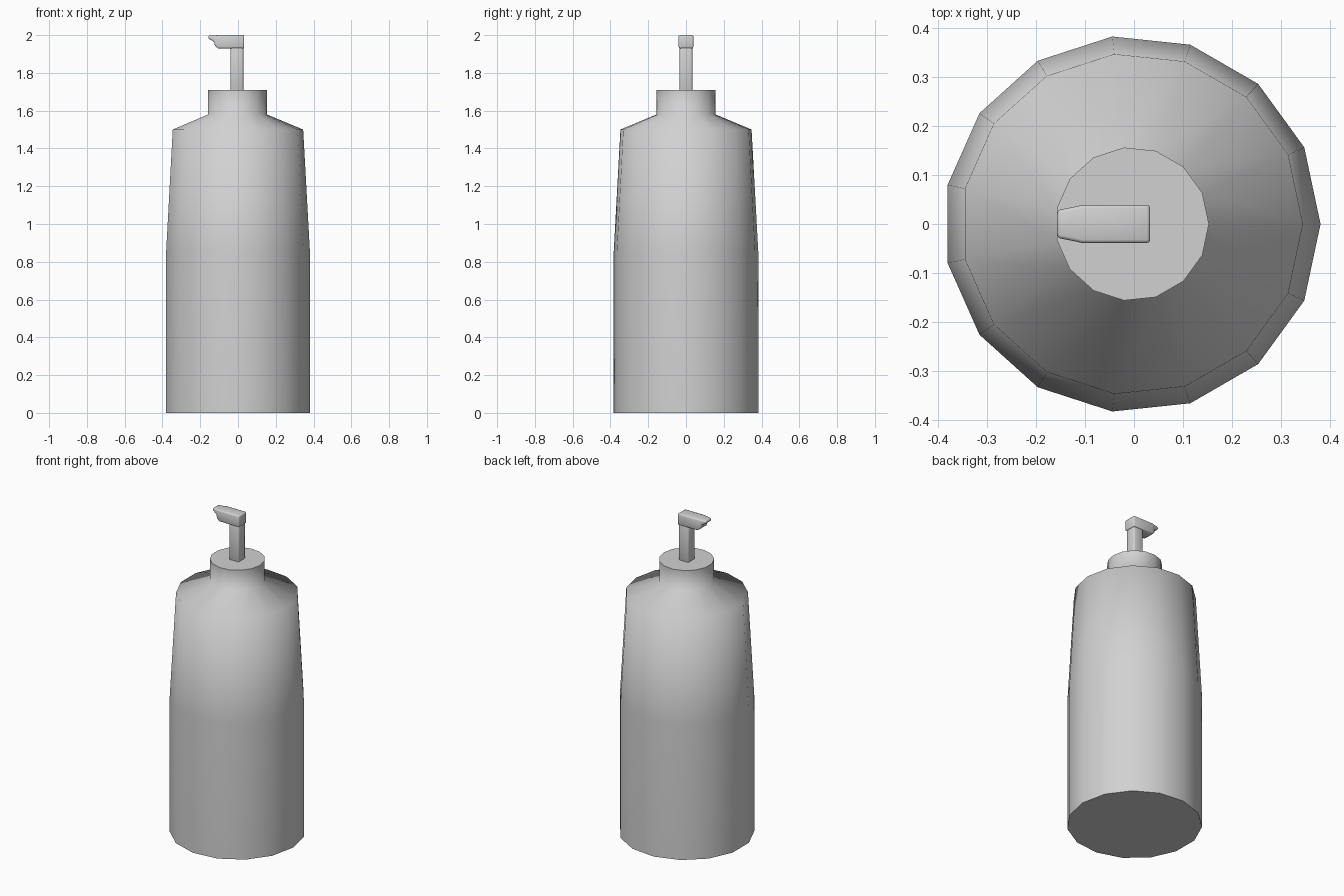
import bpy, bmesh
from math import cos, sin, tau, radians

cube = bpy.data.objects.get("Cube")
if cube:
    bpy.data.objects.remove(cube, do_unlink=True)

grey = bpy.data.materials.new("plain grey")
grey.use_nodes = True
grey.diffuse_color = (0.64, 0.64, 0.64, 1)
grey.node_tree.nodes["Principled BSDF"].inputs["Base Color"].default_value = (0.64, 0.64, 0.64, 1)


def loft(name, rings, smooth_angle, bevel=0):
    """Skin a stack of equal-sized rings and cap both ends."""
    bm = bmesh.new()
    loops = [[bm.verts.new(p) for p in ring] for ring in rings]
    n = len(loops[0])
    for a, b in zip(loops, loops[1:]):
        for i in range(n):
            j = (i + 1) % n
            bm.faces.new((a[i], a[j], b[j], b[i]))
    bm.faces.new(loops[0][::-1])
    bm.faces.new(loops[-1])
    bmesh.ops.recalc_face_normals(bm, faces=bm.faces[:])
    mesh = bpy.data.meshes.new(name)
    bm.to_mesh(mesh)
    bm.free()
    mesh.materials.append(grey)
    obj = bpy.data.objects.new(name, mesh)
    bpy.context.collection.objects.link(obj)
    bpy.ops.object.select_all(action="DESELECT")
    obj.select_set(True)
    bpy.context.view_layer.objects.active = obj
    if bevel:
        mod = obj.modifiers.new("rounded edges", "BEVEL")
        mod.width = bevel
        mod.segments = 2
        mod.limit_method = "ANGLE"
        mod.angle_limit = radians(40)
        bpy.ops.object.modifier_apply(modifier=mod.name)
    bpy.ops.object.shade_smooth_by_angle(angle=radians(smooth_angle))
    return obj


# Bottle: fifteen-sided turned body with shoulder and neck
SIDES, CENTRE = 15, -0.004
profile = [(0.385, 0), (0.385, 0.85), (0.349, 1.5), (0.157, 1.58), (0.157, 1.71)]
loft("bottle", [[(CENTRE + r * cos(tau * i / SIDES), r * sin(tau * i / SIDES), z)
                 for i in range(SIDES)] for r, z in profile], 80)

# Pump stem: square rod with softened edges
loft("pump_stem", [[(x, y, z) for x, y in
                    ((-0.04, -0.034), (0.028, -0.034), (0.028, 0.034), (-0.04, 0.034))]
                   for z in (1.7, 1.945)], 60, 0.009)

# Pump head: sections along x as (x, underside, top, half width), narrowing to the spout
sections = [(-0.157, 1.982, 1.998, 0.028), (-0.128, 1.966, 1.999, 0.034),
            (-0.122, 1.943, 1.999, 0.035), (-0.105, 1.93, 2, 0.039), (0.033, 1.93, 2, 0.039)]
loft("pump_head", [[(x, -w, low), (x, w, low), (x, w, top), (x, -w, top)]
                   for x, low, top, w in sections], 60, 0.007)
